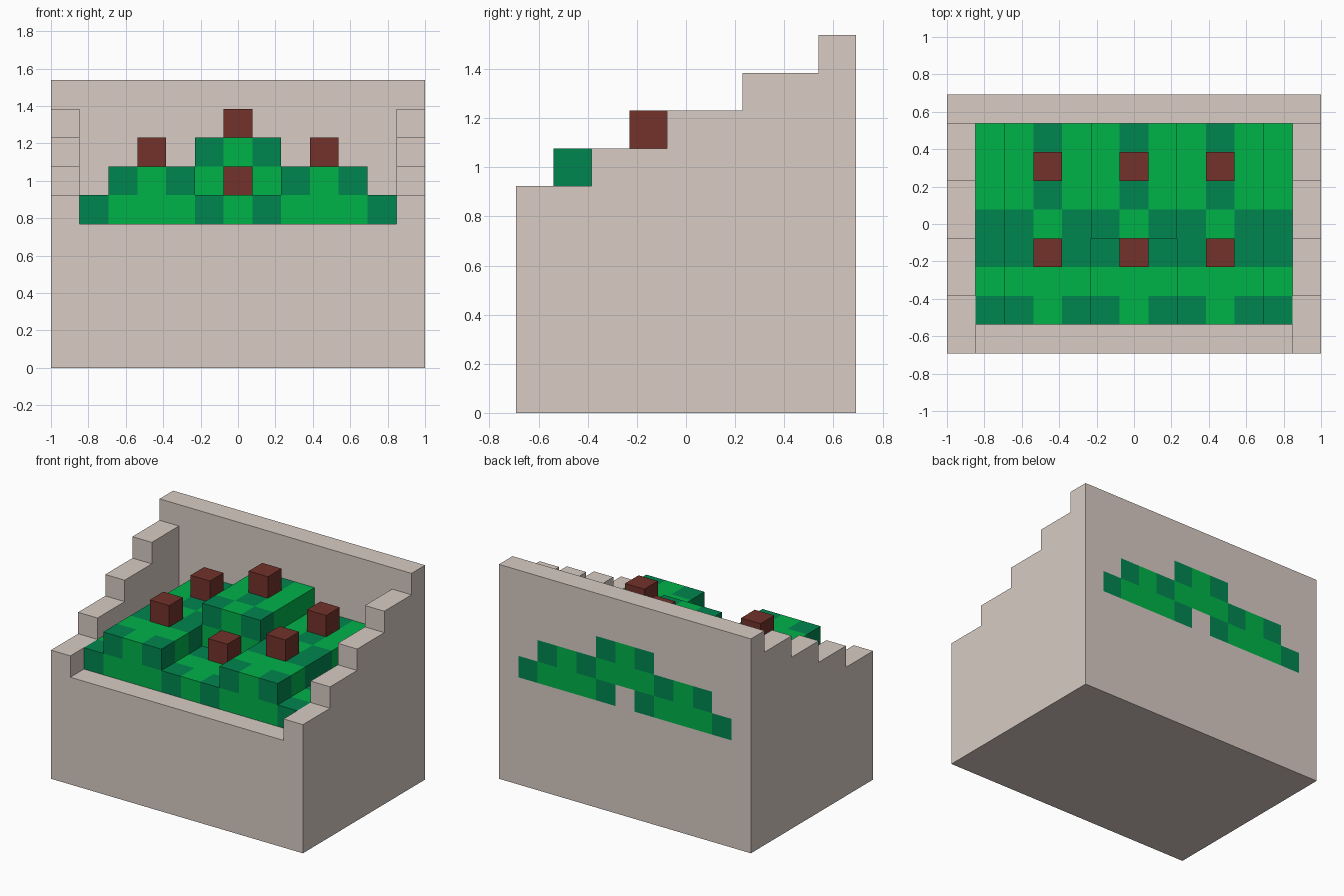
import bpy
import bmesh
from mathutils import Vector

cube = bpy.data.objects.get("Cube")
if cube:
    bpy.data.objects.remove(cube, do_unlink=True)

U = 2 / 13                      # edge of one block
COLS, ROWS = range(-6, 7), range(9)


def material(name, rgb):
    mat = bpy.data.materials.new(name)
    mat.use_nodes = True
    mat.diffuse_color = (*rgb, 1)
    mat.node_tree.nodes["Principled BSDF"].inputs["Base Color"].default_value = (*rgb, 1)
    return mat


stone = material("warm grey stone", (0.69, 0.60, 0.55))
light = material("light green", (0.0, 0.445, 0.066))
dark = material("dark green", (0.0, 0.24, 0.08))
brown = material("red brown", (0.17, 0.032, 0.023))


def wall_height(i, j):
    """Back wall is tallest, side walls step down, front wall is low."""
    if j == 8:
        return 10
    if abs(i) == 6:
        return 6 + j // 2
    return 5


def bush_height(i, j):
    """Two side ridges, a raised middle at the back, low rims."""
    if abs(i) == 5:
        return 6
    if abs(i) >= 2:
        return 7
    return 8 if j >= 4 else 6


def bush_material(i, j, k):
    if j == 8 and k == 5 and abs(i) == 1:
        return dark
    if k < bush_height(i, j) - 1:
        return light
    spot = i % 3 == 0
    if j in (1, 3, 4, 8):
        return light if spot else dark
    return dark if spot and j in (5, 7) else light


# Green blocks, reaching through the back wall
bush = {}
for i in range(-5, 6):
    for j in range(1, 9):
        for k in range(5, bush_height(i, j)):
            if (i, j, k) != (0, 8, 5):
                bush[i, j, k] = bush_material(i, j, k)

# Stepped box around and below the greenery
planter = {(i, j, k): stone for i in COLS for j in ROWS
           for k in range(wall_height(i, j)) if (i, j, k) not in bush}

# One brown stump per crown
stumps = {(i, j, bush_height(i, j)): brown for i in (-3, 0, 3) for j in (3, 6)}

solid = set(bush) | set(planter) | set(stumps)


def build(name, blocks, mats):
    """Skin the blocks with outer faces only, then merge flat areas."""
    bm = bmesh.new()
    for cell, mat in blocks.items():
        centre = Vector((cell[0], cell[1] - 4, cell[2] + 0.5))
        for axis in range(3):
            for sign in (-1, 1):
                near = list(cell)
                near[axis] += sign
                if tuple(near) in solid:
                    continue
                n, a, b = Vector(), Vector(), Vector()
                n[axis] = sign / 2
                a[(axis + 1) % 3] = 0.5
                b[(axis + 2) % 3] = sign / 2
                corners = (-a - b, a - b, a + b, b - a)
                face = bm.faces.new([bm.verts.new((centre + n + c) * U) for c in corners])
                face.material_index = mats.index(mat)
    bmesh.ops.remove_doubles(bm, verts=bm.verts, dist=U / 100)
    bmesh.ops.dissolve_limit(bm, angle_limit=0.01, verts=bm.verts,
                             edges=bm.edges, delimit={'MATERIAL'})
    mesh = bpy.data.meshes.new(name)
    bm.to_mesh(mesh)
    bm.free()
    for mat in mats:
        mesh.materials.append(mat)
    bpy.context.collection.objects.link(bpy.data.objects.new(name, mesh))


build("stepped_planter", planter, [stone])
build("hedge", bush, [light, dark])
build("stumps", stumps, [brown])
